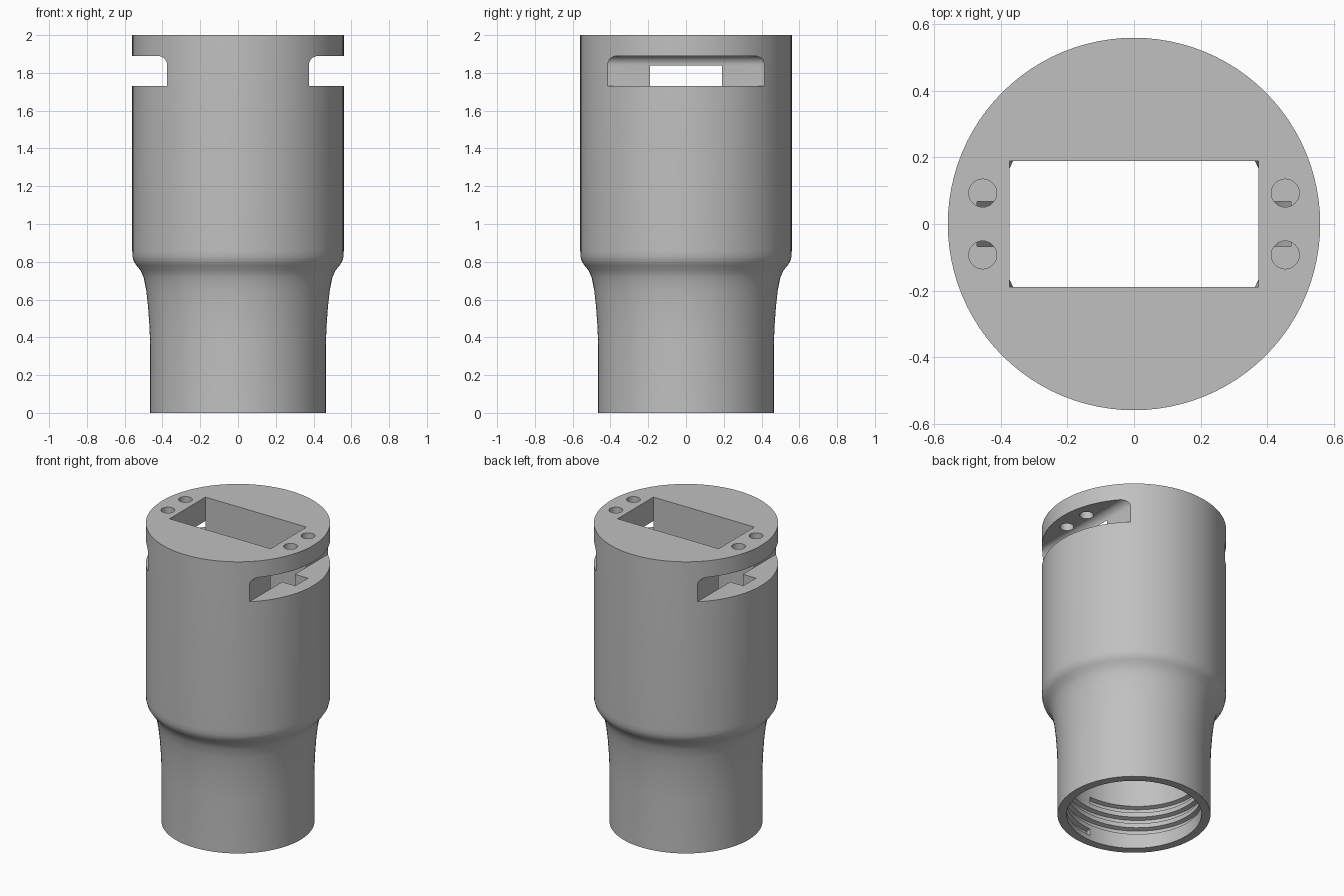
import bpy, bmesh, math

cube = bpy.data.objects.get("Cube")
if cube:
    bpy.data.objects.remove(cube, do_unlink=True)

# One plain grey for the whole part
grey = bpy.data.materials.new("light_grey")
grey.use_nodes = True
colour = (0.53, 0.53, 0.53, 1)
grey.diffuse_color = colour
grey.node_tree.nodes["Principled BSDF"].inputs["Base Color"].default_value = colour


def to_object(name, bm):
    bmesh.ops.recalc_face_normals(bm, faces=bm.faces)
    mesh = bpy.data.meshes.new(name)
    bm.to_mesh(mesh)
    bm.free()
    mesh.materials.append(grey)
    obj = bpy.data.objects.new(name, mesh)
    bpy.context.collection.objects.link(obj)
    return obj


def lathe(name, profile, steps=96):
    bm = bmesh.new()
    verts = [bm.verts.new((r, 0, z)) for r, z in profile]
    edges = [bm.edges.new(pair) for pair in zip(verts, verts[1:])]
    bmesh.ops.spin(bm, geom=verts + edges, cent=(0, 0, 0), axis=(0, 0, 1),
                   angle=math.tau, steps=steps)
    bmesh.ops.remove_doubles(bm, verts=bm.verts, dist=1e-5)
    return to_object(name, bm)


def loft(name, sections):
    """Closed solid through a row of equal-length sections."""
    bm = bmesh.new()
    rings = [[bm.verts.new(p) for p in s] for s in sections]
    n = len(rings[0])
    for a, b in zip(rings, rings[1:]):
        for i in range(n):
            j = (i + 1) % n
            bm.faces.new((a[i], a[j], b[j], b[i]))
    bm.faces.new(rings[0])
    bm.faces.new(rings[-1])
    return to_object(name, bm)


def box(name, x, y, z):
    return loft(name, [[(x[0], y[0], h), (x[1], y[0], h), (x[1], y[1], h), (x[0], y[1], h)]
                       for h in z])


def cut(target, cutter):
    cutter.hide_render = True
    mod = target.modifiers.new("cut", 'BOOLEAN')
    mod.operation = 'DIFFERENCE'
    mod.solver = 'EXACT'
    mod.object = cutter
    bpy.context.view_layer.objects.active = target
    bpy.ops.object.modifier_apply(modifier=mod.name)
    bpy.data.objects.remove(cutter, do_unlink=True)


# Turned body: hollow neck, flared shoulder, thick mounting plate on top
body = lathe("mount_body", [
    (0, 1.45), (0.50, 1.45), (0.50, 0.86), (0.488, 0.81), (0.46, 0.76), (0.435, 0.70),
    (0.42, 0.60), (0.41, 0.45), (0.41, 0),
    (0.465, 0), (0.465, 0.36), (0.469, 0.46), (0.476, 0.56), (0.486, 0.65),
    (0.499, 0.715), (0.516, 0.755), (0.537, 0.78), (0.552, 0.803), (0.559, 0.83),
    (0.56, 0.86), (0.56, 2), (0, 2)])

# Rectangular opening through the plate
cut(body, box("opening_cutter", (-0.375, 0.375), (-0.19, 0.19), (1.3, 2.1)))

for side in (-1, 1):
    # Side slot, its upper inner corner rounded
    r = 0.05
    outline = [(0.7, 1.89), (0.7, 1.73), (0.375, 1.73)]
    for i in range(9):
        a = math.pi - i * math.pi / 16
        outline.append((0.375 + r + r * math.cos(a), 1.89 - r + r * math.sin(a)))
    cut(body, loft("slot_cutter", [[(side * x, y, z) for x, z in outline] for y in (-0.7, 0.7)]))
    # Cable notch in the slot floor
    cut(body, box("notch_cutter", sorted((side * 0.36, side * 0.472)), (-0.067, 0.067), (1.3, 1.8)))
    # Screw holes in the top rim
    for y in (-0.093, 0.093):
        ring = [(side * 0.455 + 0.042 * math.cos(k * math.tau / 32),
                 y + 0.042 * math.sin(k * math.tau / 32)) for k in range(32)]
        cut(body, loft("hole_cutter", [[(px, py, z) for px, py in ring] for z in (1.82, 2.1)]))

# Three turns of right-handed thread groove inside the neck
turns, pitch, steps = 3, 0.075, 72
sections = []
for i in range(turns * steps + 1):
    a = -math.pi / 2 + 0.013 + i * math.tau / steps
    z = 0.055 + pitch * i / steps
    sections.append([(rad * math.cos(a), rad * math.sin(a), z + dz) for rad, dz in
                     ((0.395, -0.027), (0.437, -0.014), (0.437, 0.014), (0.395, 0.027))])
cut(body, loft("thread_cutter", sections))

# Smooth walls with crisp edges
bpy.ops.object.select_all(action='DESELECT')
body.select_set(True)
bpy.context.view_layer.objects.active = body
bpy.ops.object.shade_smooth_by_angle(angle=math.radians(30))
